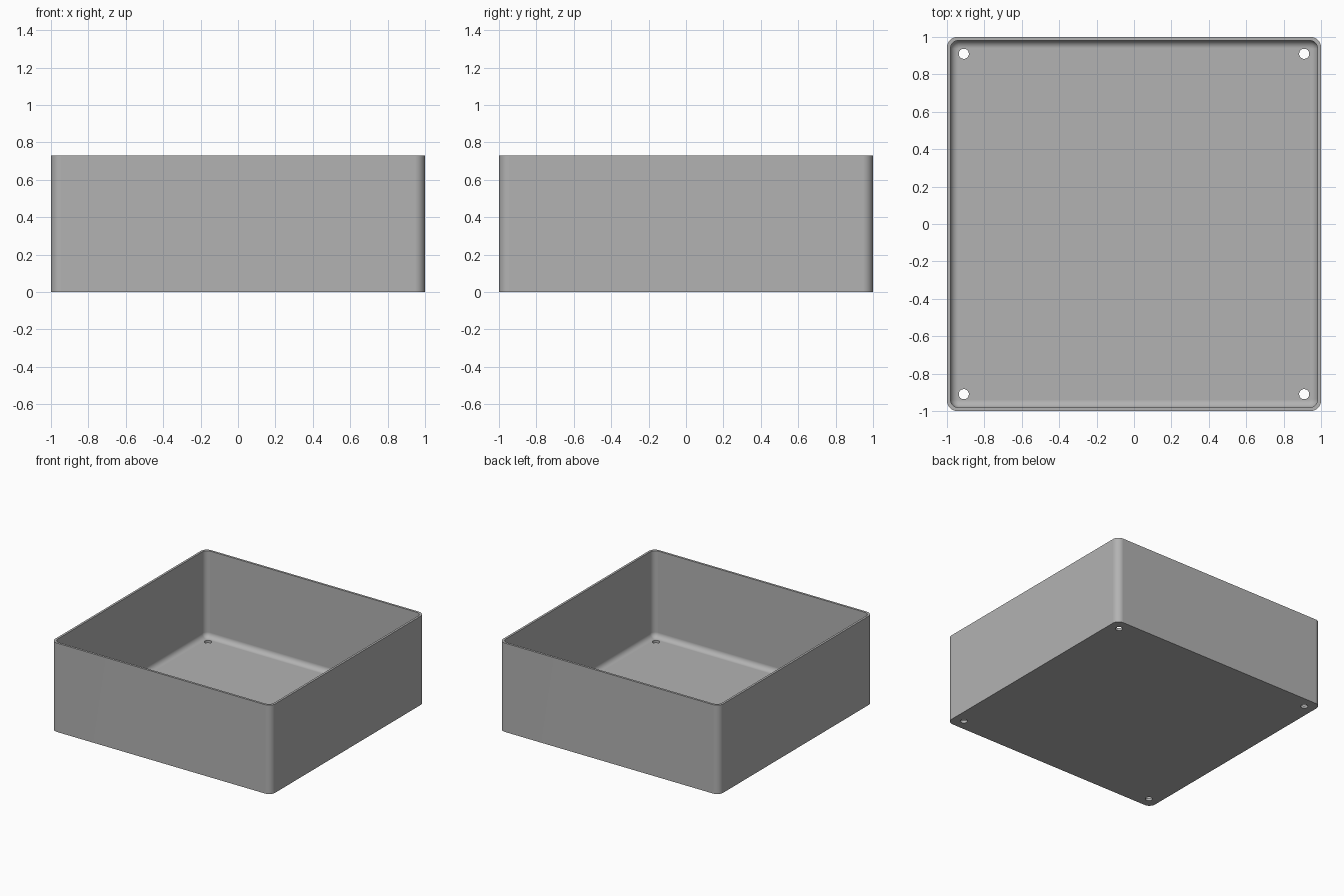
import bpy, bmesh, math

if "Cube" in bpy.data.objects:
    bpy.data.objects.remove(bpy.data.objects["Cube"])

HEIGHT, WALL, FLOOR = 0.73, 0.018, 0.02
OUTER_R, INNER_R, FILLET = 0.055, 0.045, 0.042
SEGMENTS = 8
HOLE_POS, HOLE_R = 0.91, 0.027

grey = bpy.data.materials.new("grey plastic")
grey.use_nodes = True
colour = (0.45, 0.45, 0.45, 1)
grey.diffuse_color = colour
grey.node_tree.nodes["Principled BSDF"].inputs["Base Color"].default_value = colour


def rounded_ring(bm, half, radius, z):
    """Ring of vertices around a rounded square."""
    ring = []
    for corner in range(4):
        mid = math.radians(45 + 90 * corner)
        cx = math.copysign(half - radius, math.cos(mid))
        cy = math.copysign(half - radius, math.sin(mid))
        for i in range(SEGMENTS + 1):
            a = math.pi / 2 * (corner + i / SEGMENTS)
            ring.append(bm.verts.new((cx + radius * math.cos(a), cy + radius * math.sin(a), z)))
    return ring


# Open tray: outer wall, rim, inner wall and curved floor edge
bm = bmesh.new()
inner = 1 - WALL
rings = [rounded_ring(bm, 1, OUTER_R, 0),
         rounded_ring(bm, 1, OUTER_R, HEIGHT),
         rounded_ring(bm, inner, INNER_R, HEIGHT)]
for i in range(SEGMENTS + 1):
    a = math.pi / 2 * i / SEGMENTS
    inset = FILLET * (1 - math.cos(a))
    rings.append(rounded_ring(bm, inner - inset, INNER_R - inset,
                              FLOOR + FILLET * (1 - math.sin(a))))
for low, high in zip(rings, rings[1:]):
    n = len(low)
    for i in range(n):
        j = (i + 1) % n
        bm.faces.new((low[i], low[j], high[j], high[i]))
bm.faces.new(rings[0][::-1])
bm.faces.new(rings[-1])
bmesh.ops.recalc_face_normals(bm, faces=bm.faces)
mesh = bpy.data.meshes.new("tray")
bm.to_mesh(mesh)
bm.free()
mesh.materials.append(grey)
tray = bpy.data.objects.new("tray", mesh)
bpy.context.collection.objects.link(tray)

# Screw holes through the floor corners
bpy.ops.object.select_all(action='DESELECT')
for sx in (-1, 1):
    for sy in (-1, 1):
        bpy.ops.mesh.primitive_cylinder_add(vertices=32, radius=HOLE_R, depth=0.2,
                                            location=(sx * HOLE_POS, sy * HOLE_POS, 0))
        cutter = bpy.context.object
        cutter.name = "hole_cutter"
        cutter.hide_render = True
        cutter.data.materials.append(grey)
        cut = tray.modifiers.new("hole", 'BOOLEAN')
        cut.operation, cut.solver, cut.object = 'DIFFERENCE', 'EXACT', cutter
        bpy.context.view_layer.objects.active = tray
        bpy.ops.object.modifier_apply(modifier=cut.name)
        bpy.data.objects.remove(cutter)

# Smooth corners, crisp rim and hole edges
bpy.ops.object.select_all(action='DESELECT')
tray.select_set(True)
bpy.context.view_layer.objects.active = tray
bpy.ops.object.shade_smooth_by_angle(angle=math.radians(30))
weighted = tray.modifiers.new("weighted normals", 'WEIGHTED_NORMAL')
weighted.keep_sharp = True
